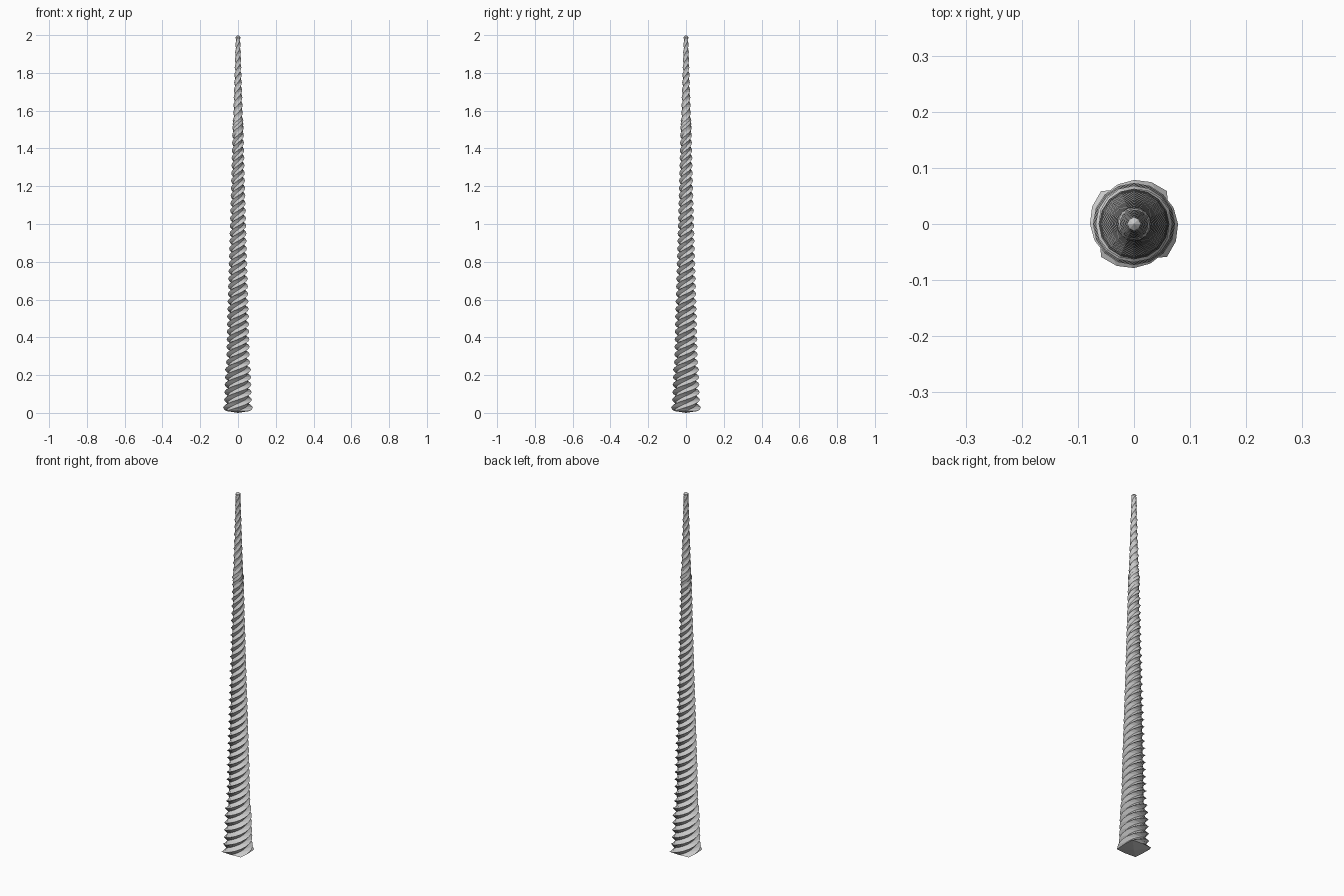
import bpy, bmesh
from math import sin, cos, pi, radians

if "Cube" in bpy.data.objects:
    bpy.data.objects.remove(bpy.data.objects["Cube"])

# Taper of the spiral ridges: (height, ridge radius, groove ratio)
PROFILE = [(0.01, 0.083, 0.76), (0.05, 0.074, 0.76), (0.24, 0.068, 0.74),
           (0.27, 0.063, 0.74), (0.5, 0.058, 0.73), (1.0, 0.043, 0.73),
           (1.45, 0.031, 0.74), (1.53, 0.030, 0.95), (1.57, 0.026, 0.85),
           (1.8, 0.0185, 0.75), (1.96, 0.0135, 0.85), (1.99, 0.0125, 0.95)]
SIDES = 8          # four ridges and four grooves
STEP = 0.01        # ring spacing
PITCH = 0.16       # height of one full turn


def sample(z):
    for (z0, r0, g0), (z1, r1, g1) in zip(PROFILE, PROFILE[1:]):
        if z <= z1 + 1e-6:
            t = (z - z0) / (z1 - z0)
            return r0 + (r1 - r0) * t, g0 + (g1 - g0) * t
    return PROFILE[-1][1:]


bm = bmesh.new()

# Twisted four-ridged rings
rings = []
for i in range(199):
    z = 0.01 + i * STEP
    r, g = sample(z)
    twist = radians(45) + 2 * pi * (z - 0.01) / PITCH
    ring = []
    for k in range(SIDES):
        a = twist + 2 * pi * k / SIDES
        rad = r if k % 2 == 0 else r * g
        ring.append(bm.verts.new((rad * cos(a), rad * sin(a), z)))
    rings.append(ring)

# Faceted walls
for lo, hi in zip(rings, rings[1:]):
    for k in range(SIDES):
        n = (k + 1) % SIDES
        bm.faces.new((lo[k], lo[n], hi[n], hi[k]))

# Shallow pointed caps
for ring, z in ((rings[0], 0.0), (rings[-1], 2.0)):
    tip = bm.verts.new((0, 0, z))
    for k in range(SIDES):
        bm.faces.new((ring[k], ring[(k + 1) % SIDES], tip))

bmesh.ops.recalc_face_normals(bm, faces=bm.faces)
mesh = bpy.data.meshes.new("spiral_horn")
bm.to_mesh(mesh)
bm.free()
bpy.context.collection.objects.link(bpy.data.objects.new("spiral_horn", mesh))
